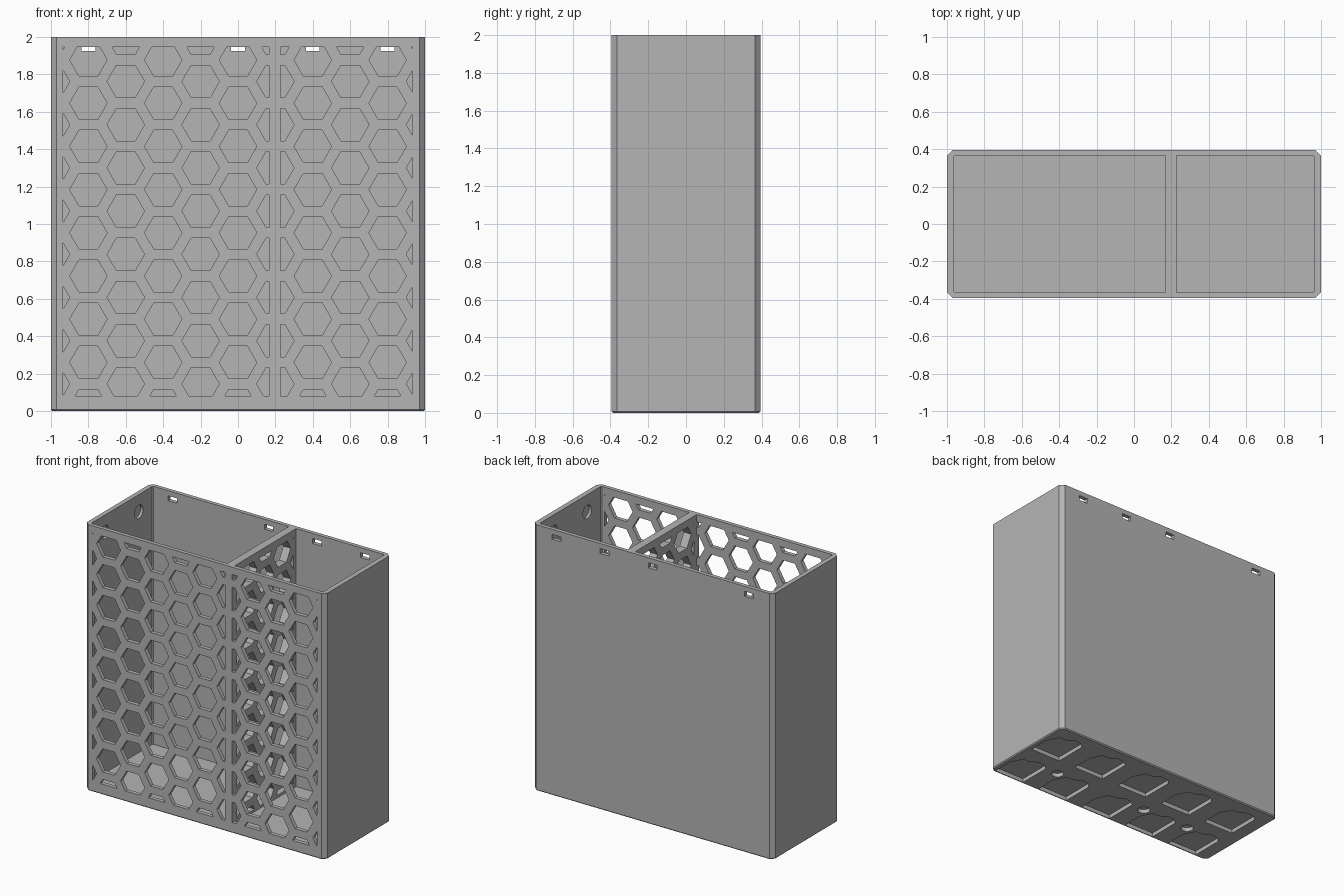
import bpy
import bmesh
from math import cos, sin, pi

if "Cube" in bpy.data.objects:
    bpy.data.objects.remove(bpy.data.objects["Cube"], do_unlink=True)

HX, HY, H = 1.0, 0.395, 2.0      # outer half sizes and height
IY = 0.365                       # inner half depth
BAYS = [(-0.965, 0.167), (0.228, 0.962)]
FLOOR = 0.06
PITCH = 0.231                    # honeycomb row spacing
WINDOW = (0.08, 1.945)           # height range of the honeycomb

grey = bpy.data.materials.new("plain grey")
grey.use_nodes = True
COLOUR = (0.46, 0.46, 0.46, 1)
grey.diffuse_color = COLOUR
grey.node_tree.nodes["Principled BSDF"].inputs["Base Color"].default_value = COLOUR

PLANES = {
    "x": lambda u, v, w: (w, u, v),
    "y": lambda u, v, w: (u, w, v),
    "z": lambda u, v, w: (u, v, w),
}


def prisms(name, outlines, axis, lo, hi, foot_bevel=0):
    """Extrude flat outlines along an axis into one object."""
    bm = bmesh.new()
    place = PLANES[axis]
    for pts in outlines:
        a = [bm.verts.new(place(u, v, lo)) for u, v in pts]
        b = [bm.verts.new(place(u, v, hi)) for u, v in pts]
        bm.faces.new(a)
        bm.faces.new(b)
        n = len(pts)
        for i in range(n):
            j = (i + 1) % n
            bm.faces.new((a[i], a[j], b[j], b[i]))
    bmesh.ops.recalc_face_normals(bm, faces=bm.faces)
    if foot_bevel:
        rim = [e for e in bm.edges if all(v.co.z < 0.001 for v in e.verts)]
        bmesh.ops.bevel(bm, geom=rim, offset=foot_bevel, segments=1, affect="EDGES")
    mesh = bpy.data.meshes.new(name)
    bm.to_mesh(mesh)
    bm.free()
    obj = bpy.data.objects.new(name, mesh)
    bpy.context.collection.objects.link(obj)
    mesh.materials.append(grey)
    return obj


def cut(target, cutter):
    """Subtract the cutter and keep the finished mesh."""
    cutter.hide_render = True
    mod = target.modifiers.new("cut", "BOOLEAN")
    mod.operation, mod.solver, mod.object = "DIFFERENCE", "EXACT", cutter
    graph = bpy.context.evaluated_depsgraph_get()
    mesh = bpy.data.meshes.new_from_object(target.evaluated_get(graph))
    target.modifiers.clear()
    target.data = mesh
    bpy.data.objects.remove(cutter, do_unlink=True)


def rect(x0, x1, y0, y1, c=0.0):
    """Rectangle, with chamfered corners when c is given."""
    if not c:
        return [(x0, y0), (x1, y0), (x1, y1), (x0, y1)]
    return [(x0 + c, y0), (x1 - c, y0), (x1, y0 + c), (x1, y1 - c),
            (x1 - c, y1), (x0 + c, y1), (x0, y1 - c), (x0, y0 + c)]


def ngon(u, v, r, n):
    return [(u + r * cos(2 * pi * i / n), v + r * sin(2 * pi * i / n)) for i in range(n)]


def clip(pts, axis, limit, sign):
    """Keep the part of an outline on one side of a line."""
    out = []
    for i, p in enumerate(pts):
        q = pts[(i + 1) % len(pts)]
        dp, dq = sign * (p[axis] - limit), sign * (q[axis] - limit)
        if dp >= 0:
            out.append(p)
        if dp * dq < 0:
            t = dp / (dp - dq)
            out.append((p[0] + t * (q[0] - p[0]), p[1] + t * (q[1] - p[1])))
    return out


def honeycomb(u0, u1, odd_start):
    """Hexagon outlines trimmed to a window."""
    cells = []
    for col in range(-6, 7):
        base = 0.145 if (col + odd_start) % 2 else 0.029
        for row in range(-1, 10):
            pts = ngon(col * 0.2, base + row * PITCH, 0.1, 6)
            for axis, limit, sign in ((0, u0, 1), (0, u1, -1),
                                      (1, WINDOW[0], 1), (1, WINDOW[1], -1)):
                pts = clip(pts, axis, limit, sign)
            if len(pts) > 2:
                cells.append(pts)
    return cells


# Outer shell with two open bays
shell = prisms("shell", [rect(-HX, HX, -HY, HY, 0.03)], "z", 0, H, 0.008)
cut(shell, prisms("cavity", [rect(BAYS[0][0], BAYS[1][1], -IY, IY, 0.006)], "z", FLOOR, H + 0.1))

# Honeycomb front; its columns lie on even and odd multiples of the spacing
front_cells = honeycomb(-0.935, 0.167, 0) + honeycomb(0.228, 0.932, 0)
cut(shell, prisms("front_cells", front_cells, "y", -0.5, -0.3))

# Hanging slots in the back
slots = [rect(x - 0.037, x + 0.037, 1.925, 1.962) for x in (-0.8, 0, 0.4, 0.8)]
cut(shell, prisms("slots", slots, "y", 0.3, 0.5))

# Round sockets inside both side walls
sockets = [ngon(y, 1.87, 0.05, 24) for y in (-0.2, 0.2)]
cut(shell, prisms("sockets", sockets, "x", -0.985, 0.982))

# Shallow pockets and round sockets under the floor
POCKET = [(0.165, -0.18), (-0.09, -0.18), (-0.09, 0.07), (-0.06, 0.1), (0, 0.11),
          (0.06, 0.075), (0.12, 0.07), (0.165, -0.02)]
pockets = [[(cx * 0.4 + u, cy + v) for u, v in POCKET]
           for cx in range(-2, 3) for cy in (-0.2, 0.2)]
cut(shell, prisms("pockets", pockets, "z", -0.1, 0.03))
cut(shell, prisms("floor_sockets", [ngon(x, -0.13, 0.045, 24) for x in (-0.6, -0.2, 0.6)],
                  "z", -0.1, 0.03))

# Honeycomb divider between the bays
divider = prisms("divider", [rect(BAYS[0][1], BAYS[1][0], -IY, IY)], "z", FLOOR, H)
cut(divider, prisms("divider_cells", honeycomb(-0.335, 0.335, 1), "x", 0, 0.4))
